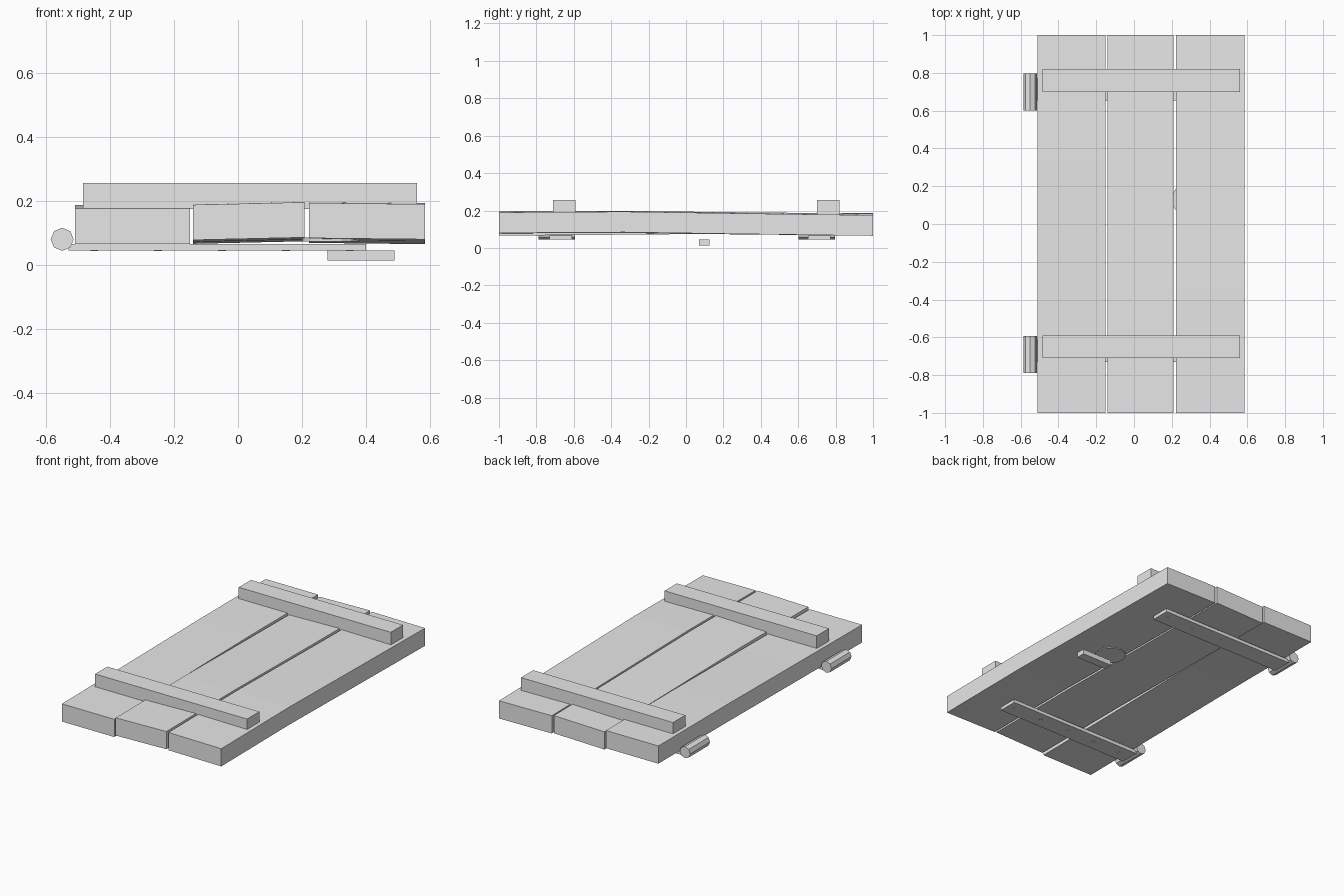
import bpy, bmesh
from math import pi

cube = bpy.data.objects.get("Cube")
if cube:
    bpy.data.objects.remove(cube)

grey = bpy.data.materials.new("plain grey")
grey.use_nodes = True
colour = (0.8, 0.8, 0.8, 1)
grey.diffuse_color = colour
grey.node_tree.nodes["Principled BSDF"].inputs["Base Color"].default_value = colour


def finish(name, bm):
    bmesh.ops.recalc_face_normals(bm, faces=bm.faces)
    mesh = bpy.data.meshes.new(name)
    bm.to_mesh(mesh)
    bm.free()
    mesh.materials.append(grey)
    obj = bpy.data.objects.new(name, mesh)
    bpy.context.collection.objects.link(obj)
    return obj


def box(name, x, y, z):
    bm = bmesh.new()
    bmesh.ops.create_cube(bm, size=1)
    for v in bm.verts:
        v.co = [(a + b) / 2 + c * (b - a) for (a, b), c in zip((x, y, z), v.co)]
    return finish(name, bm)


def cylinder(name, centre, radius, depth, sides, along_y=False):
    bm = bmesh.new()
    bmesh.ops.create_cone(bm, cap_ends=True, segments=sides, radius1=radius,
                          radius2=radius, depth=depth)
    obj = finish(name, bm)
    obj.location = centre
    if along_y:
        obj.rotation_euler = (pi / 2, 0, pi)
    return obj


def plank(name, x0, x1, lows, tilt, thick=0.11):
    """Warped board: a rectangular section lofted along y."""
    bm = bmesh.new()
    rings = []
    for i, low in enumerate(lows):
        y = -1 + 2 * i / (len(lows) - 1)
        rings.append([bm.verts.new(p) for p in (
            (x0, y, low), (x1, y, low + tilt),
            (x1, y, low + tilt + thick), (x0, y, low + thick))])
    for a, b in zip(rings, rings[1:]):
        for j in range(4):
            k = (j + 1) % 4
            bm.faces.new((a[j], a[k], b[k], b[j]))
    bm.faces.new(rings[0])
    bm.faces.new(rings[-1])
    return finish(name, bm)


# Three slightly warped boards
plank("plank_right", -0.51, -0.15, (0.066, 0.071, 0.077, 0.077), 0.0)
plank("plank_middle", -0.14, 0.208, (0.078, 0.080, 0.072, 0.066), 0.008)
plank("plank_left", 0.222, 0.585, (0.084, 0.088, 0.078, 0.069), -0.004)

# Each end has a cross batten, a hinge strap with nails, and a hinge barrel
for end, batten_y, strap_y, barrel_y in (("front", -0.65, -0.67, -0.69),
                                         ("back", 0.76, 0.713, 0.698)):
    box(end + "_batten", (-0.485, 0.56), (batten_y - 0.06, batten_y + 0.06), (0.175, 0.257))
    box(end + "_hinge_strap", (-0.53, 0.4), (strap_y - 0.06, strap_y + 0.06), (0.045, 0.066))
    cylinder(end + "_hinge_barrel", (-0.55, barrel_y, 0.08), 0.036, 0.195, 8, True)
    for i in range(5):
        cylinder(f"{end}_nail_{i + 1}", (-0.45 + 0.2 * i, strap_y, 0.046), 0.012, 0.004, 8)

# Latch: round plate against the boards and a bar handle
cylinder("latch_plate", (0.29, 0.13, 0.08), 0.09, 0.012, 16)
box("latch_handle", (0.28, 0.49), (0.07, 0.125), (0.014, 0.045))
